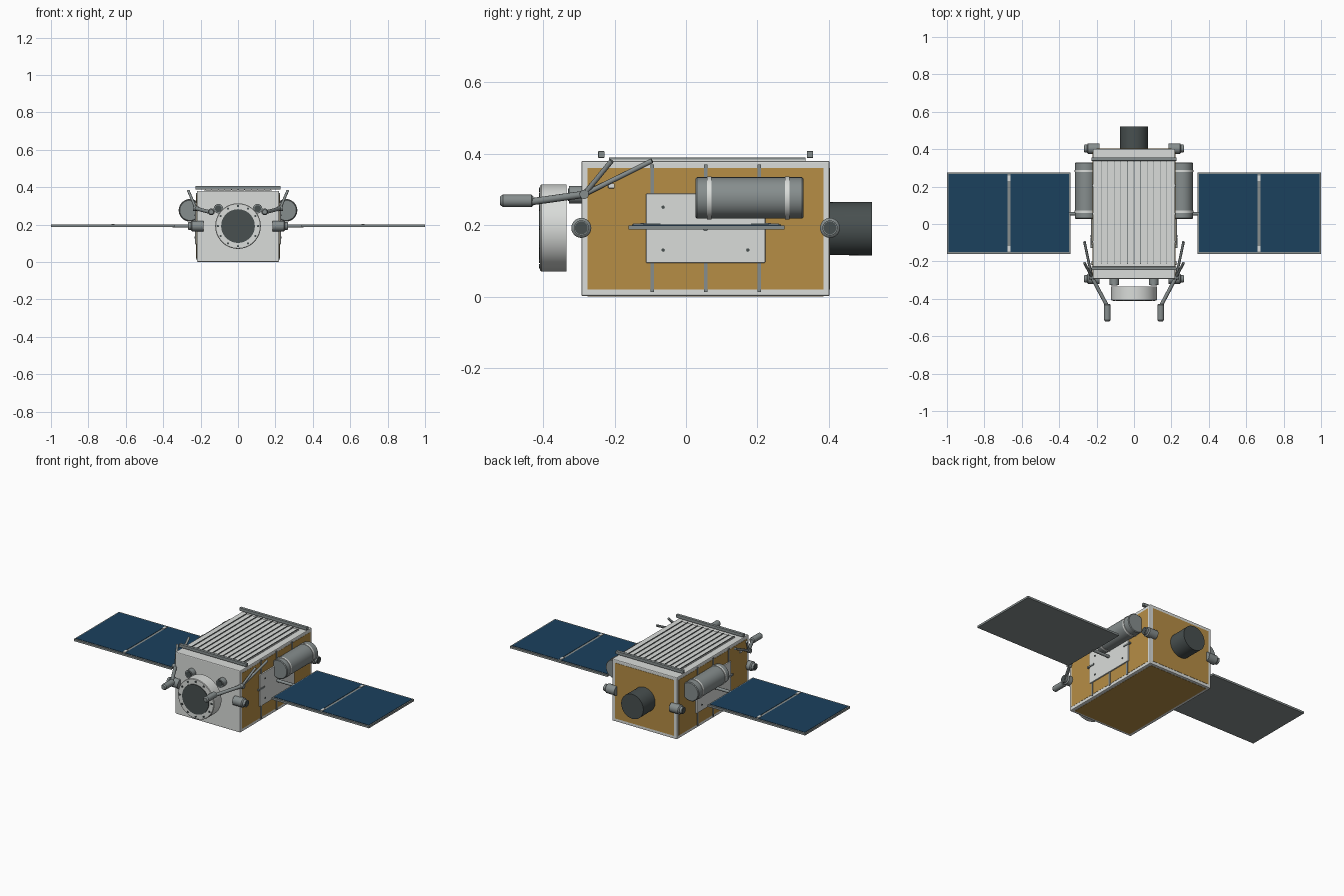
import bpy, bmesh, math
from mathutils import Vector

if "Cube" in bpy.data.objects:
    bpy.data.objects.remove(bpy.data.objects["Cube"])


def material(name, r, g, b):
    m = bpy.data.materials.new(name)
    m.diffuse_color = (r, g, b, 1)
    m.use_nodes = True
    m.node_tree.nodes["Principled BSDF"].inputs["Base Color"].default_value = m.diffuse_color
    return m


LIGHT = material("light_grey", 0.70, 0.72, 0.70)
MID = material("mid_grey", 0.24, 0.27, 0.27)
DARK = material("dark_grey", 0.065, 0.08, 0.08)
GOLD = material("gold_foil", 0.47, 0.27, 0.06)
BLUE = material("solar_blue", 0.011, 0.052, 0.11)


def finish(bm, name, mat, smooth=False):
    bmesh.ops.recalc_face_normals(bm, faces=bm.faces)
    me = bpy.data.meshes.new(name)
    bm.to_mesh(me)
    bm.free()
    me.materials.append(mat)
    ob = bpy.data.objects.new(name, me)
    bpy.context.collection.objects.link(ob)
    if smooth:
        bpy.ops.object.select_all(action='DESELECT')
        ob.select_set(True)
        bpy.context.view_layer.objects.active = ob
        bpy.ops.object.shade_smooth_by_angle(angle=math.radians(35))
    return ob


def box(name, mat, x, y, z, bevel=0):
    """Box from (min, max) ranges on each axis."""
    bm = bmesh.new()
    bmesh.ops.create_cube(bm, size=1)
    for v in bm.verts:
        v.co = [(r[0] + r[1]) / 2 + c * (r[1] - r[0]) for c, r in zip(v.co, (x, y, z))]
    if bevel:
        bmesh.ops.bevel(bm, geom=bm.edges[:], offset=bevel, segments=2, affect='EDGES', profile=0.5)
    return finish(bm, name, mat)


def turned(name, mat, start, direction, profile, sides=32):
    """Lathe a (distance, radius) profile about an axis."""
    bm = bmesh.new()
    rot = Vector(direction).to_track_quat('Z', 'Y')
    rings = []
    for d, r in profile:
        rings.append([bm.verts.new(Vector(start) + rot @ Vector((
            r * math.cos(2 * math.pi * i / sides), r * math.sin(2 * math.pi * i / sides), d)))
            for i in range(sides)])
    for a, b in zip(rings, rings[1:]):
        for i in range(sides):
            j = (i + 1) % sides
            bm.faces.new((a[i], a[j], b[j], b[i]))
    bm.faces.new(rings[0])
    bm.faces.new(rings[-1])
    return finish(bm, name, mat, True)


def rod(name, mat, a, b, r, sides=12):
    d = Vector(b) - Vector(a)
    return turned(name, mat, a, d, [(0, r), (d.length, r)], sides)


# main bus with foil blankets underneath and at the back
box("body", LIGHT, (-.22, .22), (-.293, .402), (0.001, .38), .005)
box("foil_bottom", GOLD, (-.2, .2), (-.275, .385), (0, .003))
box("foil_back", GOLD, (-.2, .2), (.398, .4035), (.02, .36))

# top radiator with fins and two end rails
box("radiator", LIGHT, (-.18, .18), (-.215, .335), (.378, .384))
for i in range(11):
    x = -.175 + i * .035
    box("radiator_fin", MID, (x - .0018, x + .0018), (-.215, .335), (.383, .389))
for y in (-.237, .347):
    box("radiator_rail", MID, (-.228, .228), (y - .009, y + .009), (.388, .407), .002)

# docking ring with bolts and dark hatch
turned("docking_ring", LIGHT, (0, -.335, .192), (0, -1, 0), [(0, .122), (.07, .122), (.073, .119)], 48)
turned("docking_hatch", DARK, (0, -.40, .192), (0, -1, 0), [(0, .09), (.012, .09)], 48)
for i in range(12):
    a = 2 * math.pi * i / 12
    p = (.107 * math.cos(a), -.405, .192 + .107 * math.sin(a))
    turned("ring_bolt", DARK, p, (0, -1, 0), [(0, .006), (.007, .006)], 8)

# rear engine
turned("engine", DARK, (0, .40, .19), (0, 1, 0), [(0, .074), (.12, .075)], 48)

for s in (-1, 1):
    def span(a, b):
        return (min(s * a, s * b), max(s * a, s * b))

    # side foil, mounting plate, seams and bolts
    box("foil_side", GOLD, span(.215, .2212), (-.275, .385), (.02, .36))
    for y in (-.095, .055, .205):
        box("side_seam", MID, span(.218, .225), (y - .005, y + .005), (.012, .37))
    box("side_plate", LIGHT, span(.215, .229), (-.112, .222), (.094, .288), .003)
    for y in (-.064, .173):
        for z in (.13, .25):
            rod("plate_bolt", DARK, (s * .227, y, z), (s * .232, y, z), .005, 8)
    for y in (-.1, .21):
        box("wing_bracket", MID, span(.222, .233), (y - .028, y + .028), (.196, .206))
    box("sensor_block", LIGHT, span(.218, .23), (-.218, -.2), (.303, .317), .002)

    # propellant tank with straps
    turned("tank", MID, (s * .257, .027, .276), (0, 1, 0),
           [(0, .054), (.004, .058), (.298, .058), (.302, .054)])
    for y in (.065, .283):
        rod("tank_strap", LIGHT, (s * .257, y - .006, .276), (s * .257, y + .006, .276), .0605, 32)

    # solar wing: boom, frame, cells and hinges
    rod("wing_boom", MID, (s * .22, .055, .192), (s * .35, .055, .192), .009)
    box("wing_frame", MID, span(.34, 1.0), (-.161, .276), (.187, .199))
    for x0, x1 in ((.348, .660), (.676, .992)):
        box("solar_cells", BLUE, span(x0, x1), (-.151, .266), (.197, .201))
    for y in (-.133, .245):
        box("wing_hinge", LIGHT, span(.66, .676), (y - .015, y + .015), (.195, .204))

    # corner thrusters
    for y in (-.293, .403):
        turned("thruster", MID, (s * .185, y, .192), (s, 0, 0),
               [(0, .028), (.06, .028), (.064, .025), (.066, .021), (.08, .021)], 24)
        rod("thruster_nozzle", DARK, (s * .262, y, .192), (s * .267, y, .192), .018, 24)

    # front cameras
    turned("camera", MID, (s * .105, -.29, .285), (0, -1, 0), [(0, .025), (.037, .025)], 24)
    rod("camera_lens", DARK, (s * .105, -.325, .285), (s * .105, -.33, .285), .018, 24)

    # grappling arm: two struts, joint, forearm and gripper
    joint = (s * .225, -.285, .286)
    rod("arm_strut_long", MID, (s * .265, -.095, .38), joint, .007)
    rod("arm_strut_short", MID, (s * .265, -.208, .38), joint, .007)
    rod("arm_joint", MID, (s * .21, -.285, .286), (s * .24, -.285, .286), .013, 16)
    rod("forearm", MID, joint, (s * .145, -.435, .265), .010)
    turned("gripper", MID, (s * .143, -.427, .268), (0, -1, 0),
           [(0, .012), (.006, .018), (.085, .018), (.093, .012)], 16)
